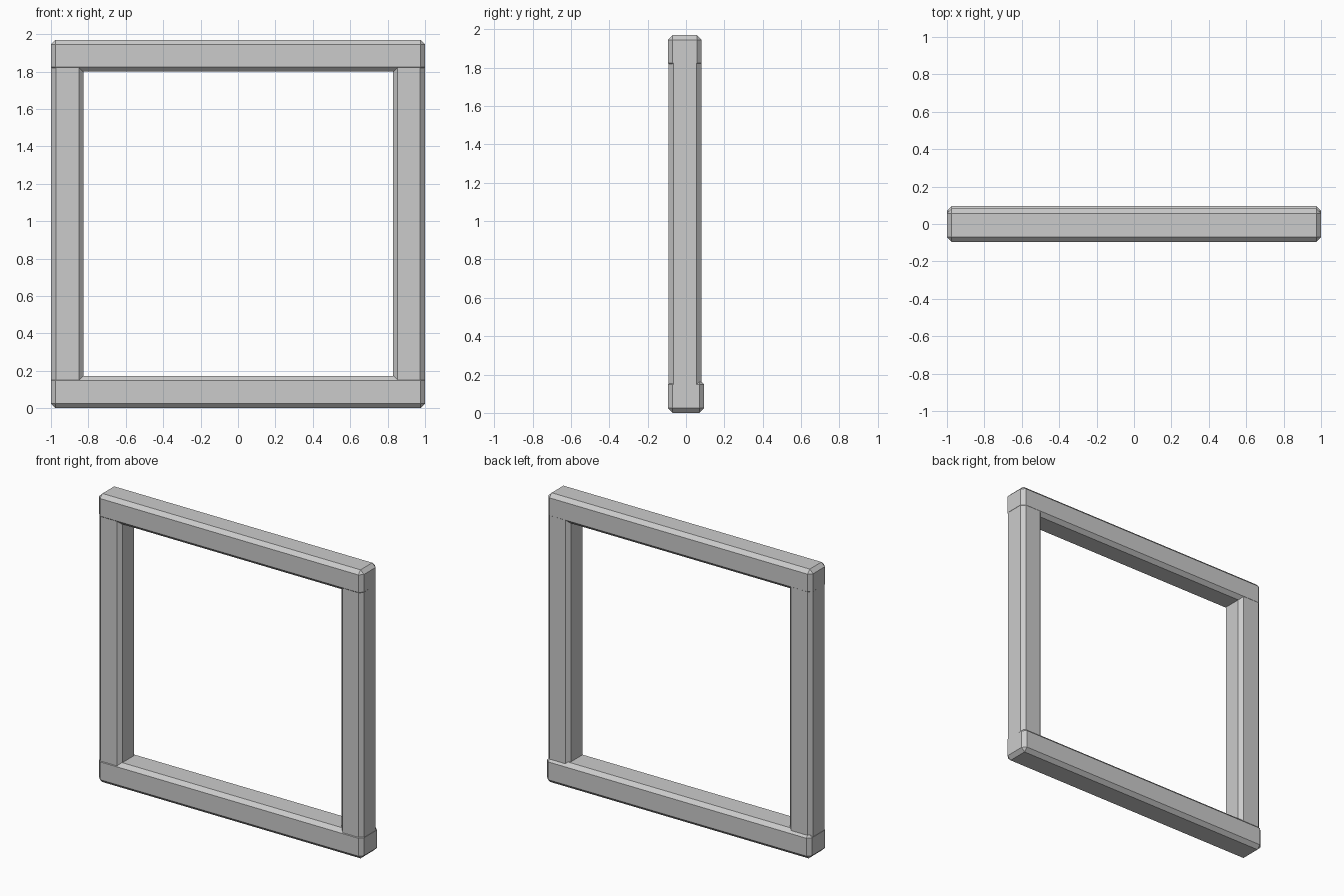
import bpy, bmesh

if "Cube" in bpy.data.objects:
    bpy.data.objects.remove(bpy.data.objects["Cube"])


def beam(name, lo, hi, chamfer=0.025):
    """Box between two corners with every edge chamfered flat."""
    bm = bmesh.new()
    bmesh.ops.create_cube(bm, size=1)
    for v in bm.verts:
        v.co = [(a + b) / 2 + c * (b - a) for a, b, c in zip(lo, hi, v.co)]
    bmesh.ops.bevel(bm, geom=bm.edges[:], offset=chamfer, segments=1,
                    profile=0.5, affect='EDGES')
    bmesh.ops.recalc_face_normals(bm, faces=bm.faces)
    mesh = bpy.data.meshes.new(name)
    bm.to_mesh(mesh)
    bm.free()
    obj = bpy.data.objects.new(name, mesh)
    bpy.context.collection.objects.link(obj)
    return obj


# Horizontal beams; the sill is slightly deeper than the lintel
beam("bottom_beam", (-1, -0.095, 0), (1, 0.095, 0.172))
beam("top_beam", (-1, -0.095, 1.80), (1, 0.082, 1.97))

# Upright posts, with their ends let into the beams
beam("left_post", (-0.999, -0.091, 0.05), (-0.825, 0.081, 1.9))
beam("right_post", (0.829, -0.091, 0.05), (0.999, 0.081, 1.9))
